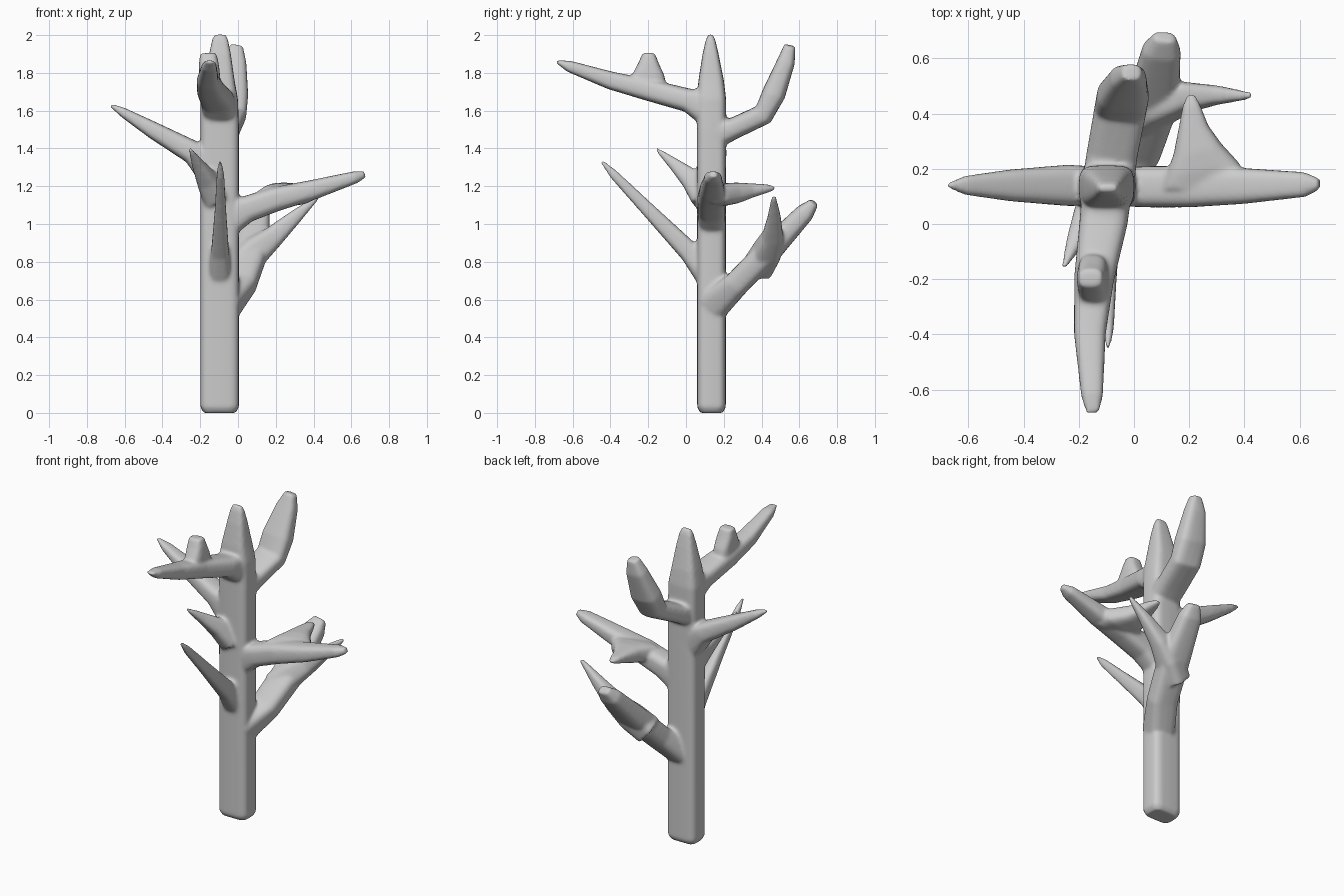
import bpy, bmesh, math
from mathutils import Vector

bm = bmesh.new()
SIDES = 20


def limb(side, sections, power=0.65):
    """Loft rounded-box rings along a path; section = x, y, z, width along side, depth."""
    pts = [Vector(s[:3]) for s in sections]
    rings = []
    for i, (p, s) in enumerate(zip(pts, sections)):
        t = (pts[min(i + 1, len(pts) - 1)] - pts[max(i - 1, 0)]).normalized()
        a = Vector(side)
        a = (a - t * a.dot(t)).normalized()
        b = t.cross(a)
        ring = []
        for k in range(SIDES):
            ang = 2 * math.pi * k / SIDES
            c, d = math.cos(ang), math.sin(ang)
            u = math.copysign(abs(c) ** power, c) * s[3] / 2
            v = math.copysign(abs(d) ** power, d) * s[4] / 2
            ring.append(bm.verts.new(p + a * u + b * v))
        rings.append(ring)
    for r, q in zip(rings, rings[1:]):
        for k in range(SIDES):
            n = (k + 1) % SIDES
            bm.faces.new((r[k], r[n], q[n], q[k]))
    bm.faces.new(rings[0][::-1])
    bm.faces.new(rings[-1])


X, Y = (1, 0, 0), (0, 1, 0)

# trunk with pointed top
limb(X, [(-.097, .135, 0, .17, .12), (-.097, .135, .03, .205, .152),
         (-.097, .135, 1.5, .205, .155), (-.1, .135, 1.66, .2, .155),
         (-.1, .133, 1.76, .165, .135), (-.095, .13, 1.9, .115, .085),
         (-.095, .13, 1.975, .085, .05), (-.095, .13, 2.005, .06, .022)], .5)

# left branch
limb(Y, [(-.13, .137, 1.28, .14, .19), (-.24, .14, 1.38, .15, .125),
         (-.45, .14, 1.497, .115, .09), (-.61, .14, 1.592, .07, .05),
         (-.675, .14, 1.63, .02, .018)])

# right branch and its rearward spur
limb(Y, [(-.06, .135, 1.03, .14, .2), (.05, .135, 1.08, .15, .14),
         (.2, .135, 1.132, .15, .13), (.4, .138, 1.182, .13, .105),
         (.62, .143, 1.247, .09, .065), (.672, .145, 1.263, .04, .035)])
limb(X, [(.25, .13, 1.15, .3, .1), (.25, .2, 1.155, .27, .12),
         (.23, .27, 1.165, .18, .11), (.215, .35, 1.178, .11, .075),
         (.208, .43, 1.188, .065, .045), (.207, .47, 1.19, .03, .018)])

# upper front branch and the knob on it
limb(X, [(-.1, .11, 1.62, .18, .2), (-.11, .01, 1.655, .175, .125),
         (-.145, -.2, 1.71, .145, .115), (-.16, -.4, 1.76, .115, .095),
         (-.152, -.62, 1.835, .08, .06), (-.15, -.685, 1.86, .05, .015)])
limb(X, [(-.148, -.2, 1.72, .11, .2), (-.15, -.2, 1.79, .11, .17),
         (-.155, -.198, 1.85, .105, .11), (-.158, -.197, 1.905, .085, .065)])

# upper back branch
limb(X, [(-.095, .13, 1.47, .19, .17), (-.08, .25, 1.505, .185, .115),
         (-.05, .41, 1.58, .19, .115), (-.04, .465, 1.69, .19, .125),
         (-.02, .53, 1.86, .13, .095), (-.008, .55, 1.945, .07, .06)])

# lower front branch
limb(X, [(-.097, .12, .74, .13, .16), (-.095, .02, .85, .095, .11),
         (-.093, -.2, 1.075, .06, .075), (-.093, -.38, 1.26, .04, .05),
         (-.095, -.445, 1.33, .02, .02)])

# middle front twig
limb(X, [(-.12, .1, 1.15, .14, .16), (-.165, .03, 1.235, .11, .115),
         (-.212, -.06, 1.315, .065, .065), (-.255, -.158, 1.398, .018, .018)])

# lower back branch and its side fork
limb(X, [(-.07, .14, .57, .17, .18), (.01, .27, .685, .18, .135),
         (.07, .45, .87, .19, .135), (.1, .63, 1.06, .14, .1),
         (.112, .68, 1.115, .08, .05)])
limb(Y, [(.0, .38, .77, .16, .16), (.09, .43, .855, .15, .16),
         (.19, .46, .935, .11, .115), (.3, .467, 1.035, .07, .075),
         (.425, .465, 1.145, .025, .022)])

me = bpy.data.meshes.new("bare_tree")
bmesh.ops.recalc_face_normals(bm, faces=bm.faces[:])
bm.to_mesh(me)
bm.free()
tree = bpy.data.objects.new("bare_tree", me)
bpy.context.collection.objects.link(tree)

# fuse the limbs into one skin and soften the joints
fuse = tree.modifiers.new("fuse", 'REMESH')
fuse.mode = 'VOXEL'
fuse.voxel_size = .009
fuse.use_smooth_shade = True
soft = tree.modifiers.new("soften", 'SMOOTH')
soft.factor = .5
soft.iterations = 10
